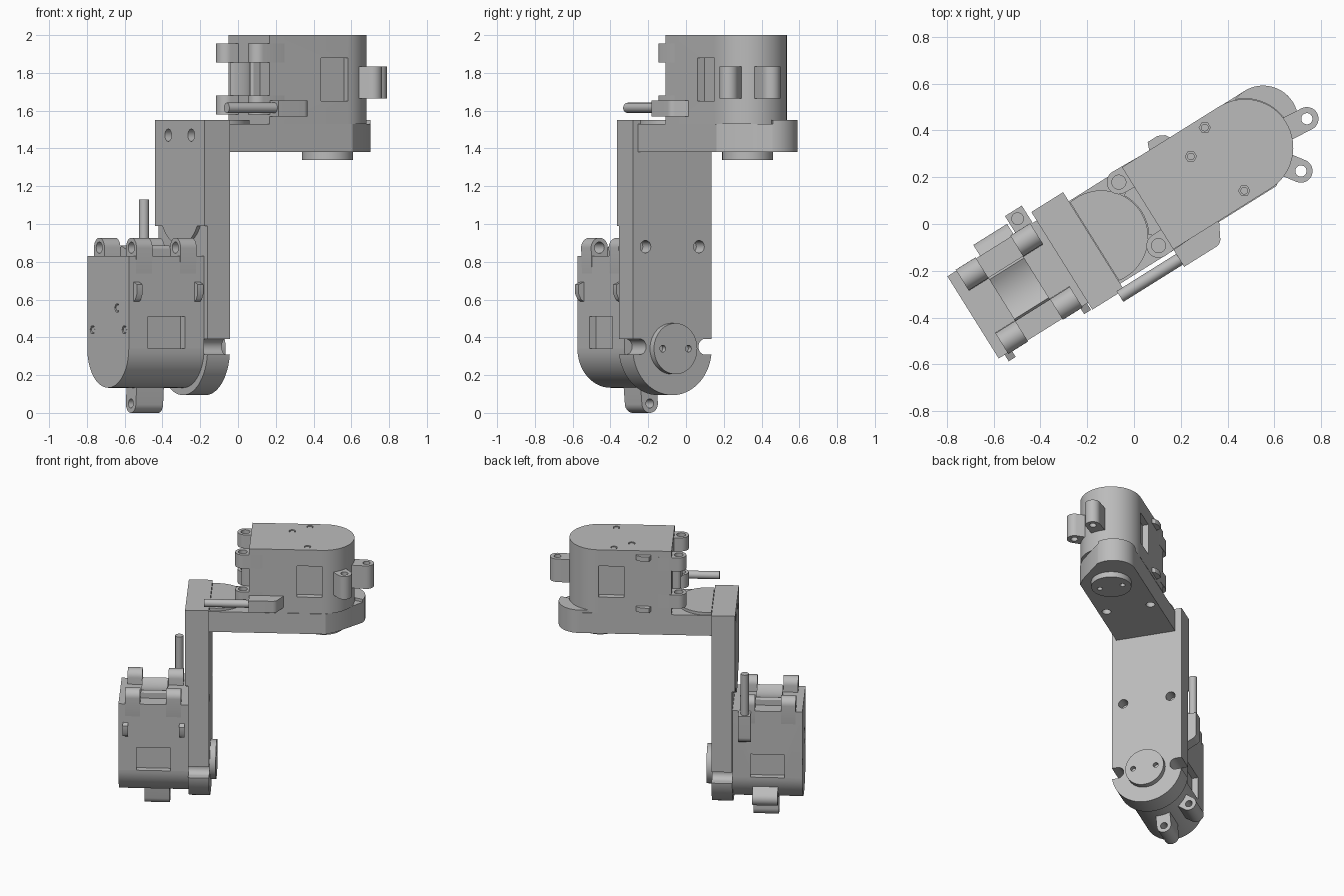
import bpy, bmesh
from math import pi, cos, sin, radians
from mathutils import Matrix, Vector

cube = bpy.data.objects.get("Cube")
if cube:
    bpy.data.objects.remove(cube, do_unlink=True)

grey = bpy.data.materials.new("matte_grey")
grey.use_nodes = True
colour = (0.5, 0.5, 0.5, 1)
grey.diffuse_color = colour
grey.node_tree.nodes["Principled BSDF"].inputs["Base Color"].default_value = colour

TURN = Matrix.Rotation(radians(32), 4, 'Z')


def frame(x, y, z, origin):
    """Placement whose local axes are x, y, z inside the turned assembly."""
    m = Matrix((x, y, z)).transposed().to_4x4()
    m.translation = Vector(origin)
    return TURN @ m


def arc(cx, cy, r, start, end, n=32):
    return [(cx + r * cos(radians(start + (end - start) * i / n)),
             cy + r * sin(radians(start + (end - start) * i / n))) for i in range(n + 1)]


def circle(cx, cy, r, n=32):
    return arc(cx, cy, r, 0, 360 - 360 / n, n - 1)


def box(x0, x1, y0, y1):
    return [(x0, y0), (x1, y0), (x1, y1), (x0, y1)]


def capsule(p, q, r):
    """Straight bar from p to q with rounded ends."""
    a = Vector(q) - Vector(p)
    t = math_angle(a)
    return arc(*q, r, t - 90, t + 90, 16) + arc(*p, r, t + 90, t + 270, 16)


def math_angle(a):
    return -Vector((1, 0)).angle_signed(a) * 180 / pi


def make(name, place, *prisms):
    """One object from prisms given as (outline, low, high)."""
    bm = bmesh.new()
    for outline, low, high in prisms:
        face = bm.faces.new([bm.verts.new((x, y, low)) for x, y in outline])
        out = bmesh.ops.extrude_face_region(bm, geom=[face])
        verts = [v for v in out["geom"] if isinstance(v, bmesh.types.BMVert)]
        bmesh.ops.translate(bm, vec=(0, 0, high - low), verts=verts)
    bmesh.ops.recalc_face_normals(bm, faces=bm.faces)
    mesh = bpy.data.meshes.new(name)
    bm.to_mesh(mesh)
    bm.free()
    mesh.materials.append(grey)
    ob = bpy.data.objects.new(name, mesh)
    bpy.context.collection.objects.link(ob)
    ob.matrix_world = place
    return ob


def activate(ob):
    bpy.ops.object.select_all(action='DESELECT')
    ob.select_set(True)
    bpy.context.view_layer.objects.active = ob


def finish(ob, place=None, *cuts):
    """Subtract the cuts, then smooth the curved sides."""
    if cuts:
        cutter = make("cutter", place, *cuts)
        cutter.hide_render = True
        mod = ob.modifiers.new("cut", 'BOOLEAN')
        mod.operation, mod.solver, mod.object = 'DIFFERENCE', 'EXACT', cutter
        bpy.context.view_layer.update()
        activate(ob)
        bpy.ops.object.modifier_apply(modifier="cut")
        bpy.data.objects.remove(cutter, do_unlink=True)
    activate(ob)
    bpy.ops.object.shade_smooth_by_angle(angle=radians(30))
    return ob


def motor(name, place):
    """Local x: width, y: from the shaft along the body, z: away from the bracket."""
    top, half = 0.47, 0.207
    body = make(name + "_body", place,
                (arc(0, 0, half, 180, 360) + [(half, 0.49), (-half, 0.49)], 0, top))
    # side pockets and cover screw recesses
    cuts = [(box(*sorted((s * 0.165, s * 0.3)), 0, 0.17), 0.12, 0.35) for s in (-1, 1)]
    for x, y in ((0.163, 0.10), (0.09, 0.216), (-0.155, 0.10)):
        cuts.append((circle(x, y, 0.024, 6), top - 0.02, top + 0.02))
    finish(body, place, *cuts)
    for x, y in ((0.163, 0.10), (0.09, 0.216), (-0.155, 0.10)):
        finish(make(name + "_cover_screw", place, (circle(x, y, 0.016), top - 0.03, top - 0.004)))

    # four mounting ears at the far end of the body
    for s in (-1, 1):
        for low in (0.05, 0.325):
            ear = make(name + "_ear", place, (capsule((s * 0.155, 0.4), (s * 0.16, 0.535), 0.052), low, low + 0.1))
            finish(ear, place, (circle(s * 0.16, 0.535, 0.03), low - 0.05, low + 0.15))
    end = [(-0.11, 0.45), (0.11, 0.45), (0.11, 0.53)] + arc(0, 0.72, 0.2, 300, 240, 12) + [(-0.11, 0.53)]
    finish(make(name + "_end_rib", place, (end, 0.15, 0.325)))

    # two tabs around the shaft end
    for tip, root in (((-0.036, -0.29), (-0.02, -0.1)), ((-0.212, -0.15), (-0.1, -0.07))):
        tab = make(name + "_tab", place, (capsule(root, tip, 0.05), 0.135, 0.305))
        finish(tab, place, (circle(*tip, 0.024), 0.1, 0.35))

    # snap clips on one side, cable socket on the other
    for low in (0.025, 0.405):
        finish(make(name + "_clip", place,
                    ([(0.19, 0.24), (0.225, 0.26), (0.24, 0.29), (0.24, 0.34), (0.19, 0.36)], low, low + 0.035)))
    socket = [(-0.19, 0.25), (-0.19, 0.49), (-0.295, 0.49)] + arc(-0.255, 0.33, 0.04, 180, 250, 8)
    finish(make(name + "_cable_socket", place, (socket, 0.04, 0.125)))
    cable = place @ Matrix.Translation((-0.257, 0, 0.085)) @ Matrix.Rotation(-pi / 2, 4, 'X')
    finish(make(name + "_cable", cable, (circle(0, 0, 0.027), 0.45, 0.79)))


def shaft_disc(name, place):
    """Round output plate with two pin holes; local z points outwards."""
    disc = make(name, place, (circle(0, 0, 0.135, 48), -0.01, 0.04))
    finish(disc, place, *[(circle(s * 0.08, 0, 0.018), 0.01, 0.06) for s in (-1, 1)])


MID = 0.026
U, V, W = Vector((1, 0, 0)), Vector((0, 1, 0)), Vector((0, 0, 1))

# upright arm: local x across, y up from the shaft, z outwards
upright = frame(V, W, U, (-0.185, MID + 0.004, 0.34))
wide = 0.246
arm = make("upright_arm", upright,
           (arc(0, 0, wide, 180, 360, 48) + [(wide, 1.21), (-wide, 1.21)], -0.16, 0))
notches = [(capsule((s * 0.205, 0.01), (s * 0.35, 0.01), 0.042), -0.3, 0.1) for s in (-1, 1)]
holes = [(circle(s * 0.167, 0.54, 0.033), -0.08, 0.1) for s in (-1, 1)]
bolts = [(circle(s * 0.115, 1.13, 0.033), -0.3, -0.1) for s in (-1, 1)]
seat = [(-0.3, -0.3), (0.3, -0.3), (0.3, 0.65)] + arc(0, 0.75, 0.2, 330, 210, 24) + [(-0.3, 0.65)]
finish(arm, upright, *notches, *holes, *bolts)
finish(arm, upright, (seat, -0.3, -0.14))

# level arm: local axes follow the assembly
level = frame(U, V, W, (0, 0, 0))
outline = ([(-0.2, 0.23), (-0.2, -0.185), (0.6, -0.185), (0.66, -0.15)]
           + arc(0.702, 0.082, 0.15, -28, 90, 32))
arm = make("level_arm", level, (outline, 1.38, 1.53))
finish(arm, level, *[(circle(0.2, MID + s * 0.155, 0.03), 1.3, 1.45) for s in (-1, 1)])
finish(make("corner_boss", level, (arc(-0.148, MID, 0.2, -100, 100, 40), 1.40, 1.55)))

# raised lip curling round the tip of the level arm
lip = arc(0.702, 0.082, 0.15, -25, 100, 32) + arc(0.575, MID, 0.209, 70, 5, 20)
finish(make("tip_lip", level, (lip, 1.52, 1.55)))

shaft_disc("upright_shaft_disc", frame(V, W, U, (-0.185, MID, 0.34)))
shaft_disc("level_shaft_disc", frame(V, U, -W, (0.575, MID, 1.38)))

motor("lower_motor", frame(-V, W, -U, (-0.325, MID, 0.34)))
motor("upper_motor", frame(V, -U, W, (0.575, MID, 1.53)))
